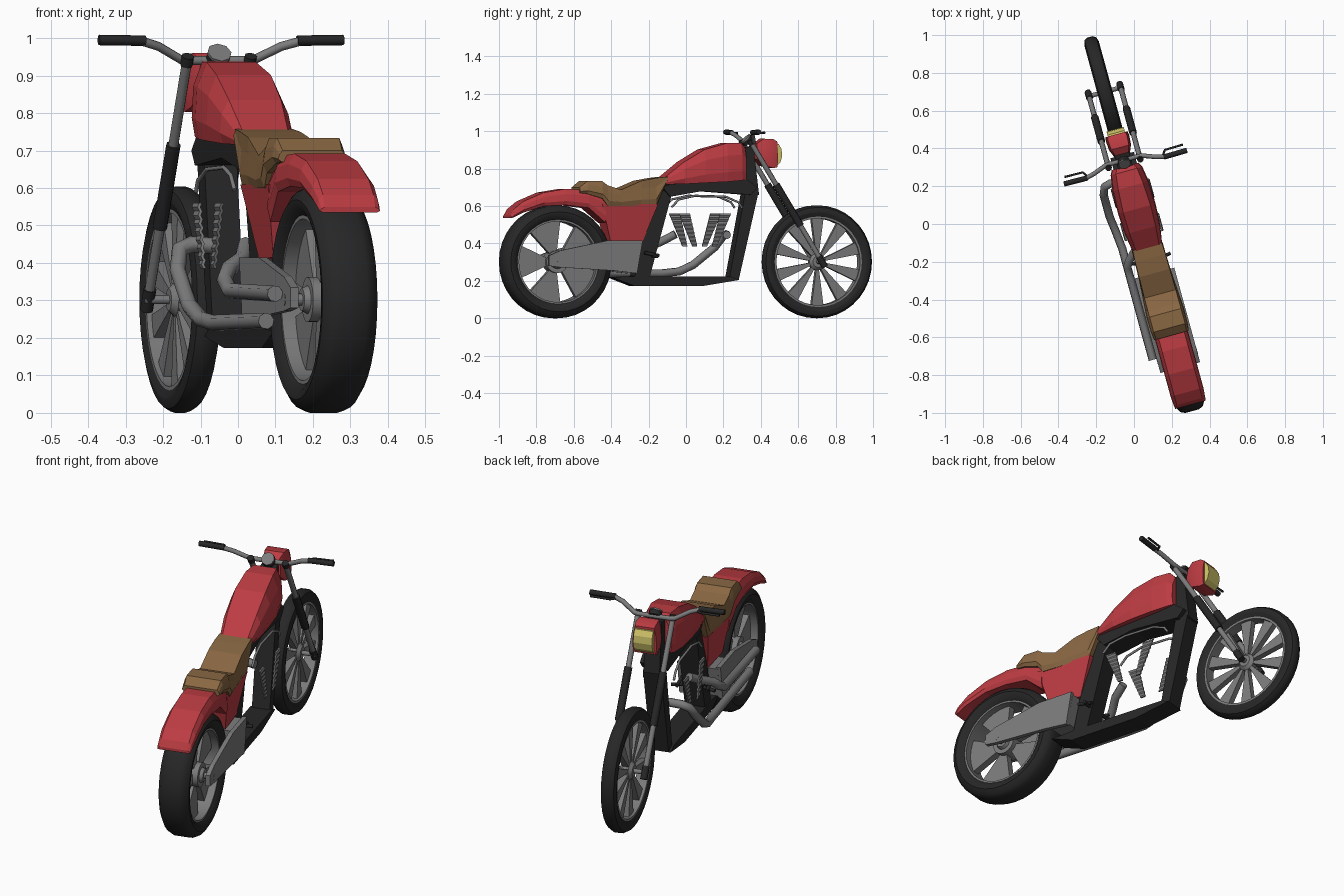
import bpy, bmesh, math
from mathutils import Matrix

cube = bpy.data.objects.get("Cube")
if cube:
    bpy.data.objects.remove(cube)

# The bike is built along +y, then turned and shifted as a whole
YAW = math.radians(15.3)
PLACE = Matrix.Translation((0.037, 0, 0)) @ Matrix.Rotation(YAW, 4, 'Z')
K = 1 / math.cos(YAW)          # length scale of the side profiles
AXLE, R = 0.725, 0.302         # wheel centre distance and wheel radius


def material(name, rgb):
    m = bpy.data.materials.new(name)
    m.use_nodes = True
    m.diffuse_color = (*rgb, 1)
    m.node_tree.nodes["Principled BSDF"].inputs["Base Color"].default_value = (*rgb, 1)
    return m


RED = material("red paint", (0.50, 0.045, 0.055))
BLACK = material("black", (0.02, 0.02, 0.02))
GREY = material("grey metal", (0.20, 0.20, 0.20))
BROWN = material("brown leather", (0.25, 0.135, 0.055))
YELLOW = material("yellow lens", (0.62, 0.54, 0.14))


def place(name, data, mat):
    data.materials.append(mat)
    ob = bpy.data.objects.new(name, data)
    bpy.context.collection.objects.link(ob)
    ob.matrix_world = PLACE
    return ob


def finish(name, bm, mat, angle=0):
    bmesh.ops.recalc_face_normals(bm, faces=bm.faces)
    me = bpy.data.meshes.new(name)
    bm.to_mesh(me)
    bm.free()
    if angle:
        me.shade_smooth()
        me.set_sharp_from_angle(angle=math.radians(angle))
    return place(name, me, mat)


def skin(bm, rings, closed=False):
    """Join rings of points with quads, capping the ends if open."""
    vs = [[bm.verts.new(p) for p in ring] for ring in rings]
    n = len(vs[0])
    for a, b in zip(vs, vs[1:] + ([vs[0]] if closed else [])):
        for i in range(n):
            j = (i + 1) % n
            bm.faces.new((a[i], a[j], b[j], b[i]))
    if not closed:
        bm.faces.new(vs[0])
        bm.faces.new(vs[-1])


def prism(name, pts, half, mat, x=0.0):
    """Side profile (y, z) given thickness; half may vary per point."""
    halves = half if isinstance(half, list) else [half] * len(pts)
    bm = bmesh.new()
    skin(bm, [[(x + s * h, y * K, z) for (y, z), h in zip(pts, halves)] for s in (-1, 1)])
    return finish(name, bm, mat)


def loft(name, sections, mat, angle=0):
    """Bevelled hull from (y, bottom, top, half width, top half width)."""
    bm = bmesh.new()
    rings = []
    for y, lo, hi, w, t in sections:
        h = hi - lo
        side = [(w * .9, lo), (w, lo + .25 * h), (w * .95, lo + .68 * h), (t, hi)]
        ring = side + [(-a, b) for a, b in reversed(side)]
        rings.append([(a, y * K, b) for a, b in ring])
    skin(bm, rings)
    return finish(name, bm, mat, angle)


def tube(name, pts, r, mat):
    cu = bpy.data.curves.new(name, 'CURVE')
    cu.dimensions = '3D'
    cu.bevel_depth, cu.bevel_resolution, cu.use_fill_caps = r, 2, True
    sp = cu.splines.new('POLY')
    sp.points.add(len(pts) - 1)
    for p, co in zip(sp.points, pts):
        p.co = (*co, 1)
    return place(name, cu, mat)


def lathe(name, profile, y, mat, n=36):
    """Turn a closed (x, radius) profile around a wheel axle."""
    bm = bmesh.new()
    rings = []
    for i in range(n):
        a = math.tau * i / n
        rings.append([(x, y + r * math.cos(a), R + r * math.sin(a)) for x, r in profile])
    skin(bm, rings, closed=True)
    return finish(name, bm, mat, 35)


def mirrored(pts):
    return pts + [(-x, r) for x, r in reversed(pts)]


def wheel(name, y, w, rim, tread, spokes, tip, root):
    lathe(name + "_tire", mirrored([(w * .75, rim), (w * .97, rim + .02), (w, R - .035),
                                    (w * .8, R - .011), (w * tread, R)]), y, BLACK)
    lathe(name + "_rim", mirrored([(w * .75, rim - .01), (w * .75, rim + .008)]), y, GREY)
    lathe(name + "_hub", mirrored([(w * .8, .012), (w * .8, .03), (w * .4, .045)]), y, GREY, 20)
    bm = bmesh.new()
    for i in range(spokes):
        a = math.tau * (i + .5) / spokes
        out = [(.035, -root), (rim - .004, -tip), (rim - .004, 0), (rim - .004, tip), (.035, root)]
        skin(bm, [[(s * (.012 + .1 * w), y + r * math.cos(a + d), R + r * math.sin(a + d))
                   for r, d in out] for s in (-1, 1)])
    finish(name + "_spokes", bm, GREY)


# Wheels
wheel("front_wheel", AXLE, .04, .242, .35, 10, .14, .2)
wheel("rear_wheel", -AXLE, .076, .226, .5, 5, .42, .35)
lathe("rear_brake_disc", mirrored([(.045, .02), (.045, .06)]), -AXLE, GREY, 24)
tube("front_axle", [(-.1, AXLE, R), (.1, AXLE, R)], .012, GREY)
tube("rear_axle", [(-.11, -AXLE, R), (.11, -AXLE, R)], .016, GREY)

# Frame loop
prism("frame_top_beam", [(-.15, .71), (.30, .75), (.365, .70), (.33, .66), (.07, .68), (-.10, .65)],
      .064, BLACK)
prism("frame_neck", [(.28, .91), (.35, .92), (.38, .66), (.32, .655), (.27, .74)], .04, BLACK)
prism("frame_down_tube", [(.375, .67), (.27, .205), (.22, .21), (.305, .67)], .045, BLACK)
prism("frame_base", [(-.41, .22), (-.29, .173), (.08, .173), (.27, .205), (.23, .222), (-.28, .225)],
      .055, BLACK)
prism("frame_rear_post", [(-.18, .71), (-.09, .66), (-.21, .21), (-.29, .21)], .05, BLACK)

# Bodywork
loft("fuel_tank", [(-.14, .715, .745, .078, .062), (-.03, .718, .835, .097, .072),
                   (.08, .724, .902, .103, .075), (.2, .73, .936, .1, .068),
                   (.28, .737, .937, .087, .058), (.305, .742, .908, .074, .046)], RED)
loft("seat", [(-.12, .735, .757, .085, .08), (-.18, .60, .75, .085, .083), (-.26, .60, .735, .088, .084),
              (-.37, .60, .687, .095, .086), (-.44, .60, .71, .1, .086), (-.47, .64, .733, .102, .086),
              (-.55, .665, .733, .1, .086), (-.59, .67, .70, .095, .082)], BROWN)
prism("side_panel", [(-.47, .61), (-.17, .61), (-.245, .41), (-.42, .415)], [.088, .08, .05, .06], RED)
loft("rear_fender", [(-.957, .535, .549, .083, .07), (-.94, .54, .582, .086, .07),
                     (-.89, .565, .624, .09, .07), (-.78, .60, .672, .09, .07),
                     (-.66, .605, .692, .09, .07), (-.54, .59, .685, .09, .07),
                     (-.45, .51, .66, .085, .07)], RED)

# Swingarm and its cross block
for s, side in ((1, "right"), (-1, "left")):
    prism("swingarm_" + side, [(-.76, .28), (-.76, .335), (-.70, .362), (-.45, .415), (-.26, .415),
                               (-.29, .24), (-.42, .255), (-.70, .272)],
          .011, GREY, s * .098)
prism("swingarm_block", [(-.40, .40), (-.26, .405), (-.29, .25), (-.39, .255)], .095, GREY)

# Engine fins, hoses and foot pegs on both sides
for s, side in ((1, "right"), (-1, "left")):
    for end, top, bottom in (("rear", -.035, .02), ("front", .185, .125)):
        bm = bmesh.new()
        rows = 16
        rings = []
        for i in range(rows + 1):
            t = i / rows
            y, h = bottom + (top - bottom) * t, .013 + .016 * t
            x = s * (.102 + (.005 if i % 2 else 0))
            z = .385 + .175 * t
            rings.append([(x, (y - h) * K, z), (x, (y + h) * K, z),
                          (x - s * .008, (y + h) * K, z), (x - s * .008, (y - h) * K, z)])
        skin(bm, rings)
        finish(f"engine_fins_{end}_{side}", bm, GREY)
    tube("hose_" + side, [(s * .075, -.1, .595), (s * .075, -.06, .635), (s * .07, .03, .655),
                          (s * .07, .2, .65), (s * .075, .27, .62), (s * .075, .29, .59)], .006, GREY)
    tube("foot_peg_" + side, [(s * .05, -.2, .335), (s * .11, -.19, .33)], .009, BLACK)
    tube("foot_lever_" + side, [(s * .075, -.25, .35), (s * .075, -.17, .335)], .009, BLACK)

# Exhausts on the left side
tube("exhaust_front", [(-.03, .235, .445), (-.1, .25, .45), (-.135, .24, .435), (-.15, .2, .38),
                       (-.15, .08, .285), (-.14, .0, .25), (-.13, -.1, .24), (-.13, -.62, .245)],
     .022, GREY)
tube("exhaust_rear", [(-.03, -.05, .45), (-.06, -.12, .41), (-.11, -.17, .385), (-.13, -.2, .355),
                      (-.13, -.26, .325), (-.13, -.71, .318)], .022, GREY)


# Fork legs, with a thick cover and a foot
def fork(x, z):
    return (x, .73 - (z - R) * .617, z)


for s, side in ((1, "right"), (-1, "left")):
    x = s * .087
    tube("fork_tube_" + side, [fork(x, R), fork(x, .95)], .014, GREY)
    tube("fork_cover_" + side, [fork(x, .495), fork(x, .715)], .02, BLACK)
    tube("fork_foot_" + side, [fork(x, .275), fork(x, .33)], .018, BLACK)
    tube("bar_clamp_" + side, [fork(x, .928), fork(x, .952)], .017, BLACK)
    # Grip and lever
    tube("grip_" + side, [(s * .21, .31, .993), (s * .338, .312, .995)], .014, BLACK)
    tube("lever_" + side, [(s * .205, .315, .985), (s * .225, .345, .99), (s * .325, .347, .992)],
         .006, BLACK)
tube("handlebar", [(-.22, .31, .992), (-.17, .322, .978), (-.1, .348, .942), (-.08, .35, .94),
                   (.08, .35, .94), (.1, .348, .942), (.17, .322, .978), (.22, .31, .992)], .012, GREY)

# Gauge with a grey face turned to the rider
tube("gauge_body", [(0, .348, .94), (0, .332, .957)], .033, BLACK)
tube("gauge_face", [(0, .332, .957), (0, .327, .962)], .033, GREY)

# Headlight
loft("headlight_housing", [(.37, .85, .935, .045, .035), (.405, .815, .96, .06, .048),
                           (.455, .803, .957, .064, .052), (.475, .808, .945, .061, .048)], RED, 30)
prism("headlight_lens", [(.46, .935), (.483, .932), (.498, .905), (.502, .87), (.493, .835),
                         (.475, .815), (.46, .815)], .047, YELLOW)
